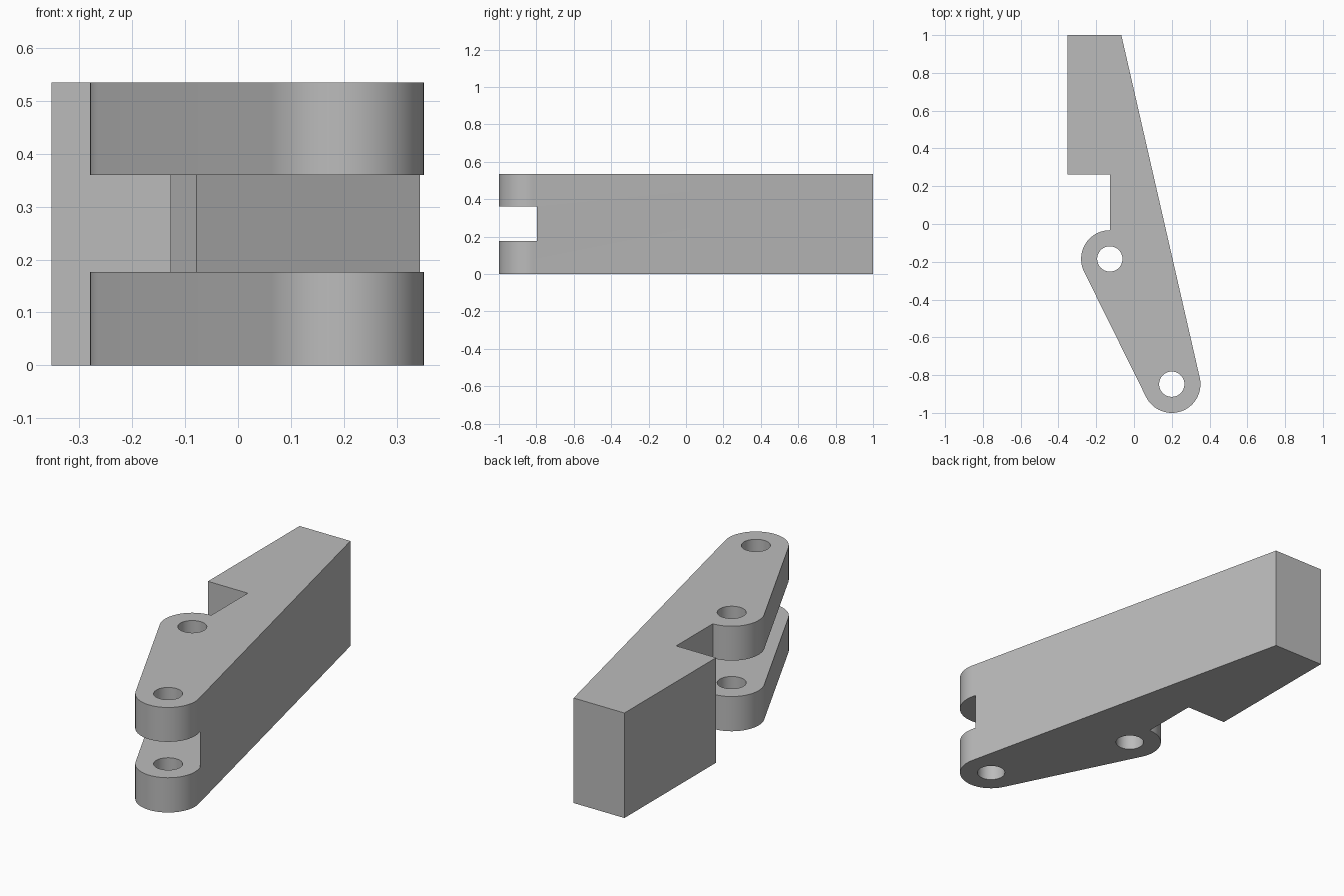
import bpy
import bmesh
import math
from mathutils import Vector

cube = bpy.data.objects.get("Cube")
if cube:
    bpy.data.objects.remove(cube, do_unlink=True)

HEIGHT = 0.535
SLOT_LOW, SLOT_HIGH = 0.177, 0.36
LUG_R, HOLE_R = 0.152, 0.067
REAR_PIN = Vector((-0.128, -0.185))
FRONT_PIN = Vector((0.2, -0.848))
TAIL = Vector((-0.067, 1.0))

grey = bpy.data.materials.new("light grey")
grey.use_nodes = True
colour = (0.5, 0.5, 0.5, 1)
grey.diffuse_color = colour
grey.node_tree.nodes["Principled BSDF"].inputs["Base Color"].default_value = colour


def arc(centre, radius, start, end, steps):
    angles = [start + (end - start) * i / steps for i in range(steps + 1)]
    return [centre + radius * Vector((math.cos(a), math.sin(a))) for a in angles]


def prism(name, outline, low, high):
    """Extrude a flat counter-clockwise outline between two heights."""
    bm = bmesh.new()
    face = bm.faces.new([bm.verts.new((p.x, p.y, low)) for p in outline])
    result = bmesh.ops.extrude_face_region(bm, geom=[face])
    top = [v for v in result["geom"] if isinstance(v, bmesh.types.BMVert)]
    bmesh.ops.translate(bm, verts=top, vec=(0, 0, high - low))
    bmesh.ops.recalc_face_normals(bm, faces=bm.faces)
    mesh = bpy.data.meshes.new(name)
    bm.to_mesh(mesh)
    bm.free()
    mesh.materials.append(grey)
    obj = bpy.data.objects.new(name, mesh)
    bpy.context.collection.objects.link(obj)
    return obj


# Lever outline: square tail, notch, then two rounded lugs joined by tangents
along = (FRONT_PIN - REAR_PIN).normalized()
across = Vector((-along.y, along.x))
left_angle = math.atan2(-across.y, -across.x) + math.tau
to_tail = TAIL - FRONT_PIN
right_angle = math.atan2(to_tail.y, to_tail.x) - math.acos(LUG_R / to_tail.length)

outline = [TAIL, Vector((-0.353, 1.0)), Vector((-0.353, 0.262)), Vector((-0.128, 0.262))]
outline += arc(REAR_PIN, LUG_R, math.pi / 2, left_angle, 24)
outline += arc(FRONT_PIN, LUG_R, left_angle, right_angle + math.tau, 36)
lever = prism("lever_arm", outline, 0, HEIGHT)

# Slot between the lugs, aligned with the line through both pins
back, front = REAR_PIN - along * 0.196, FRONT_PIN + along * 0.4
slot = [back - across * 0.4, front - across * 0.4,
        front + across * LUG_R, back + across * LUG_R]
cutters = [prism("slot_cutter", slot, SLOT_LOW, SLOT_HIGH)]

# Pin holes
for name, pin in (("rear", REAR_PIN), ("front", FRONT_PIN)):
    circle = arc(pin, HOLE_R, 0, math.tau, 48)[:-1]
    cutters.append(prism(name + "_hole_cutter", circle, -0.1, HEIGHT + 0.1))

bpy.ops.object.select_all(action="DESELECT")
lever.select_set(True)
bpy.context.view_layer.objects.active = lever
for cutter in cutters:
    cutter.hide_render = True
    cut = lever.modifiers.new(cutter.name, "BOOLEAN")
    cut.operation = "DIFFERENCE"
    cut.solver = "EXACT"
    cut.object = cutter
    bpy.ops.object.modifier_apply(modifier=cut.name)
    bpy.data.objects.remove(cutter, do_unlink=True)

bpy.ops.object.shade_smooth_by_angle(angle=math.radians(20))
